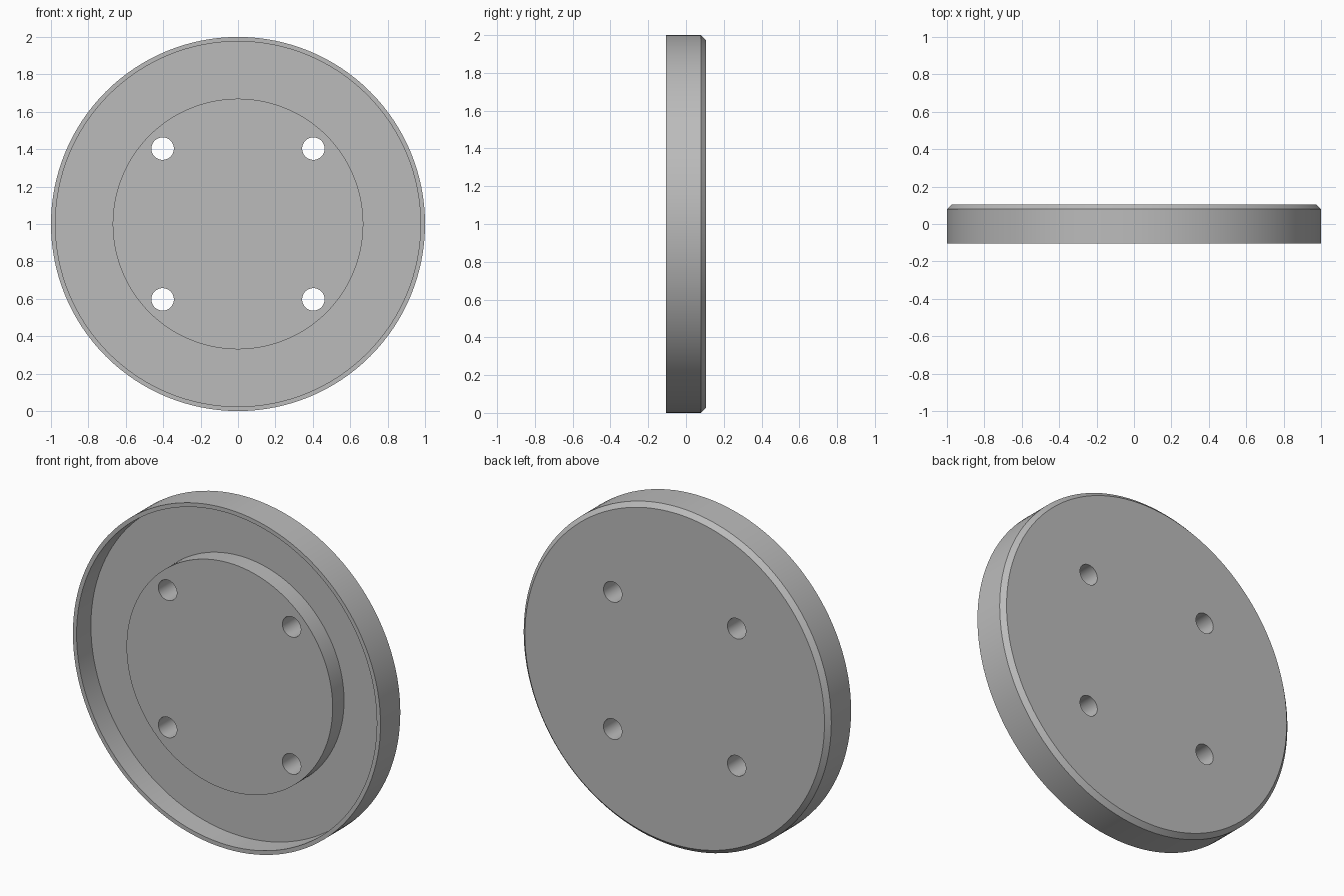
import bpy, bmesh, math
from mathutils import Matrix

SEGMENTS = 128
HOLE_OFFSET, HOLE_RADIUS = 0.403, 0.06

cube = bpy.data.objects.get("Cube")
if cube:
    bpy.data.objects.remove(cube, do_unlink=True)

grey = bpy.data.materials.new("plain grey")
grey.use_nodes = True
colour = (0.5, 0.5, 0.5, 1)
grey.diffuse_color = colour
grey.node_tree.nodes["Principled BSDF"].inputs["Base Color"].default_value = colour


def finish(name, bm):
    bmesh.ops.recalc_face_normals(bm, faces=bm.faces)
    mesh = bpy.data.meshes.new(name)
    bm.to_mesh(mesh)
    bm.free()
    mesh.materials.append(grey)
    obj = bpy.data.objects.new(name, mesh)
    bpy.context.collection.objects.link(obj)
    obj.location.z = 1
    return obj


def lathe(name, profile):
    """Closed solid turned about the y axis from (radius, y) points."""
    bm = bmesh.new()
    rings = []
    for radius, y in profile:
        rings.append([bm.verts.new((radius * math.cos(a), y, radius * math.sin(a)))
                      for a in (math.tau * i / SEGMENTS for i in range(SEGMENTS))])
    for inner, outer in zip(rings, rings[1:]):
        for i in range(SEGMENTS):
            j = (i + 1) % SEGMENTS
            bm.faces.new((inner[i], inner[j], outer[j], outer[i]))
    bm.faces.new(rings[0])
    bm.faces.new(rings[-1])
    return finish(name, bm)


# Disc: central boss, annular recess, thin rim, chamfered back
disc = lathe("flanged_disc", [
    (0.67, -0.078), (0.67, 0.028),
    (0.976, 0.028), (0.976, -0.105),
    (1.0, -0.105), (1.0, 0.079), (0.974, 0.105),
])

# Four bolt holes through the boss
bm = bmesh.new()
for sx in (-1, 1):
    for sz in (-1, 1):
        place = Matrix.Translation((sx * HOLE_OFFSET, 0, sz * HOLE_OFFSET))
        bmesh.ops.create_cone(bm, cap_ends=True, segments=48, depth=0.6,
                              radius1=HOLE_RADIUS, radius2=HOLE_RADIUS,
                              matrix=place @ Matrix.Rotation(math.pi / 2, 4, "X"))
cutter = finish("bolt_hole_cutter", bm)
cutter.hide_render = True

drill = disc.modifiers.new("bolt_holes", "BOOLEAN")
drill.operation = "DIFFERENCE"
drill.solver = "EXACT"
drill.object = cutter

bpy.ops.object.select_all(action="DESELECT")
disc.select_set(True)
bpy.context.view_layer.objects.active = disc
bpy.ops.object.modifier_apply(modifier=drill.name)
bpy.data.objects.remove(cutter, do_unlink=True)
bpy.ops.object.shade_smooth_by_angle(angle=math.radians(30))
